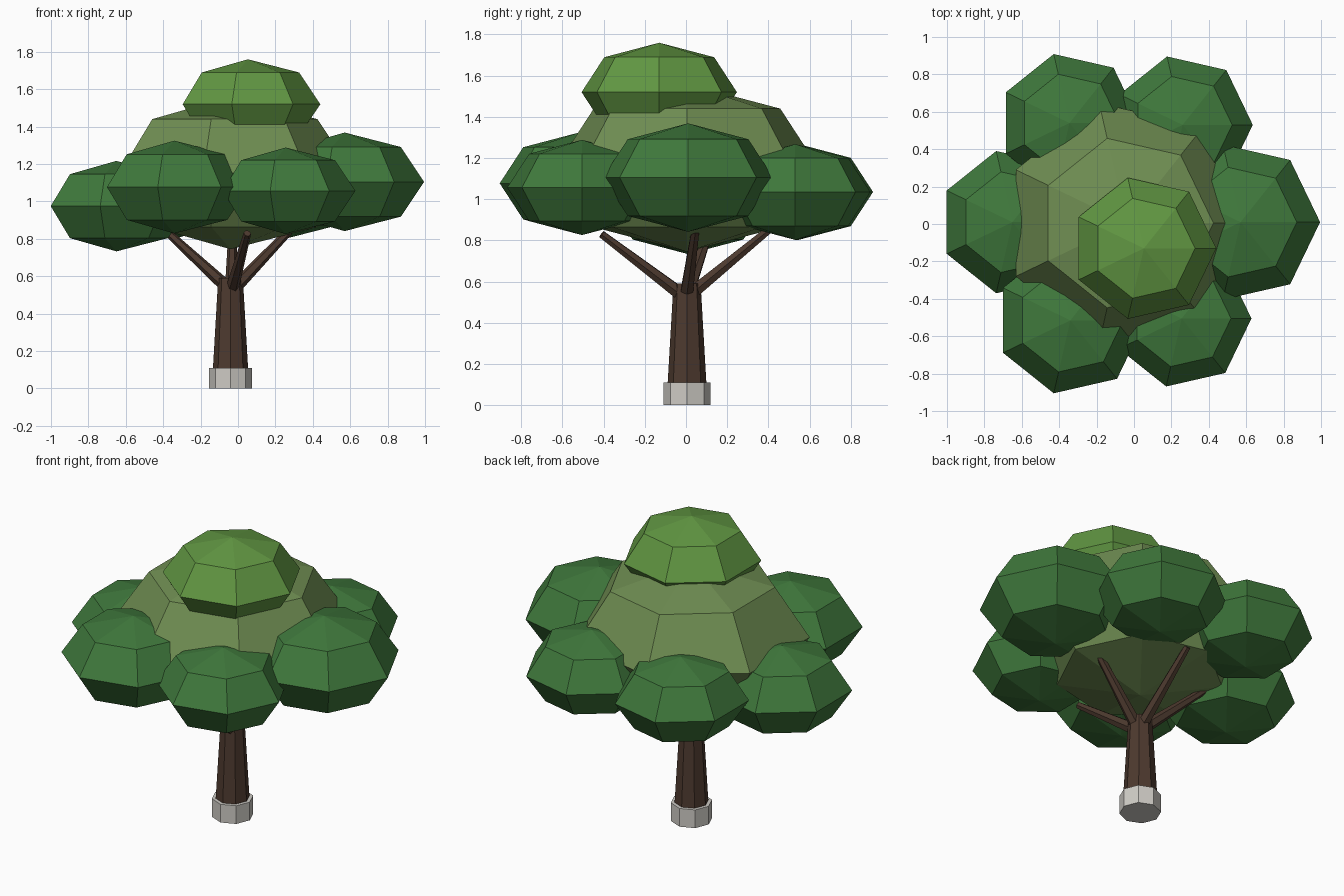
import bpy
import bmesh
from math import sin, cos, pi
from mathutils import Vector

if "Cube" in bpy.data.objects:
    bpy.data.objects.remove(bpy.data.objects["Cube"])


def material(name, r, g, b):
    m = bpy.data.materials.new(name)
    m.diffuse_color = (r, g, b, 1)
    m.use_nodes = True
    m.node_tree.nodes["Principled BSDF"].inputs["Base Color"].default_value = m.diffuse_color
    return m


BARK = material("bark", 0.075, 0.042, 0.028)
PAINT = material("pale_paint", 0.62, 0.60, 0.56)
DARK = material("dark_leaves", 0.05, 0.19, 0.045)
OLIVE = material("olive_leaves", 0.16, 0.27, 0.085)
LIGHT = material("light_leaves", 0.12, 0.31, 0.055)


def lathe(name, profile, sides, mat, origin, axis=(0, 0, 1)):
    """Flat-shaded solid from (radius, height) rings; radius 0 is a pole."""
    bm = bmesh.new()
    rings = []
    for r, z in profile:
        count = sides if r > 0 else 1
        rings.append([bm.verts.new((r * cos(2 * pi * i / sides),
                                    r * sin(2 * pi * i / sides), z))
                      for i in range(count)])
    for a, b in zip(rings, rings[1:]):
        for i in range(sides):
            j = (i + 1) % sides
            if len(a) == 1:
                bm.faces.new((a[0], b[j], b[i]))
            elif len(b) == 1:
                bm.faces.new((a[i], a[j], b[0]))
            else:
                bm.faces.new((a[i], a[j], b[j], b[i]))
    for ring in (rings[0], rings[-1]):
        if len(ring) > 1:
            bm.faces.new(ring)
    bmesh.ops.recalc_face_normals(bm, faces=bm.faces[:])
    mesh = bpy.data.meshes.new(name)
    bm.to_mesh(mesh)
    bm.free()
    mesh.materials.append(mat)
    ob = bpy.data.objects.new(name, mesh)
    ob.location = origin
    ob.rotation_mode = 'QUATERNION'
    ob.rotation_quaternion = Vector((0, 0, 1)).rotation_difference(Vector(axis))
    bpy.context.collection.objects.link(ob)


def leaf_clump(name, x, y, z, r, mat):
    h, k = 0.62 * r, 0.7071
    lathe(name, [(0, -h), (k * r, -k * h), (r, 0), (k * r, k * h), (0, h)],
          7, mat, (x, y, z))


# Trunk and painted collar
lathe("trunk", [(0.10, 0.004), (0.066, 0.59)], 8, BARK, (-0.04, 0.005, 0))
lathe("trunk_collar", [(0.115, 0), (0.115, 0.11)], 8, PAINT, (-0.04, 0.005, 0))

# Four branches reaching up into the leaves
fork = Vector((-0.035, 0.0, 0.52))
tips = {"front": (0.05, -0.41, 0.83), "right": (0.31, 0.05, 0.88),
        "back": (-0.03, 0.42, 0.865), "left": (-0.41, 0.12, 0.865)}
for side, tip in tips.items():
    d = Vector(tip) - fork
    lathe(side + "_branch", [(0.036, 0), (0.02, d.length)], 6, BARK, fork, d)

# Leaf clumps: ring of six, large middle, crown on top
clumps = {"right": (0.57, 0.01, 1.105, 0.425),
          "back_right": (0.26, 0.53, 1.035, 0.375),
          "back_left": (-0.345, 0.54, 1.035, 0.378),
          "left": (-0.65, 0.01, 0.975, 0.39),
          "front_left": (-0.34, -0.515, 1.077, 0.40),
          "front_right": (0.255, -0.505, 1.057, 0.373)}
for side, c in clumps.items():
    leaf_clump(side + "_leaf_clump", *c, DARK)
leaf_clump("middle_leaf_clump", -0.04, 0.005, 1.152, 0.657, OLIVE)
leaf_clump("crown_leaf_clump", 0.053, -0.13, 1.52, 0.387, LIGHT)
